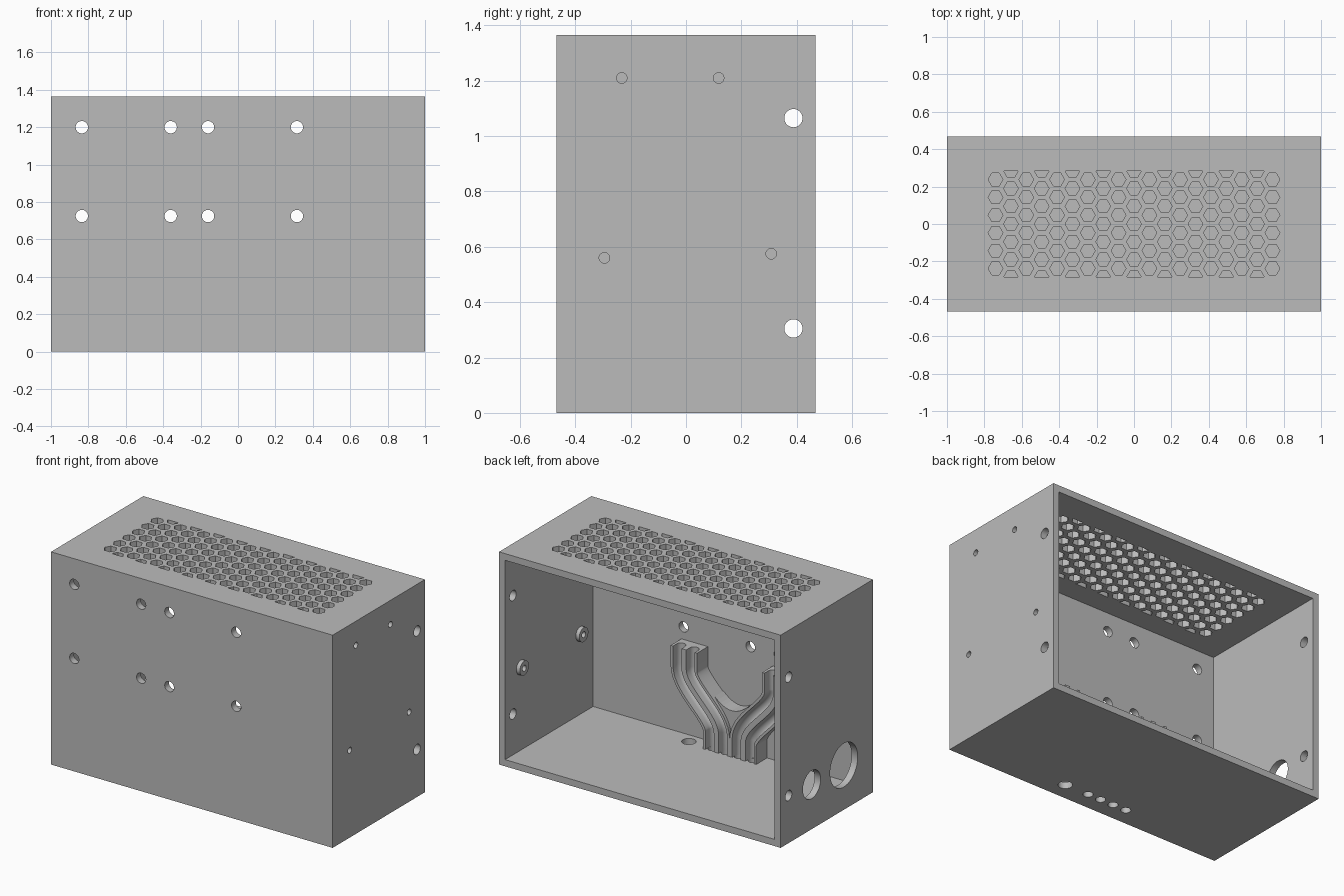
import bpy, bmesh, math
from mathutils import Matrix, Vector

old = bpy.data.objects.get("Cube")
if old:
    bpy.data.objects.remove(old, do_unlink=True)

HX, HY, H, WALL = 1.0, 0.468, 1.365, 0.043

grey = bpy.data.materials.new("plain grey")
grey.use_nodes = True
colour = (0.5, 0.5, 0.5, 1)
grey.diffuse_color = colour
grey.node_tree.nodes["Principled BSDF"].inputs["Base Color"].default_value = colour


def finish(bm, name):
    bmesh.ops.recalc_face_normals(bm, faces=bm.faces[:])
    mesh = bpy.data.meshes.new(name)
    bm.to_mesh(mesh)
    bm.free()
    mesh.materials.append(grey)
    ob = bpy.data.objects.new(name, mesh)
    bpy.context.collection.objects.link(ob)
    return ob


def box(bm, lo, hi):
    lo, hi = Vector(lo), Vector(hi)
    size = hi - lo
    m = Matrix.Translation((lo + hi) / 2) @ Matrix.Diagonal((*size, 1))
    bmesh.ops.create_cube(bm, size=1, matrix=m)


def rod(bm, start, end, r, sides=32):
    a, b = Vector(start), Vector(end)
    turn = (b - a).to_track_quat('Z', 'Y').to_matrix().to_4x4()
    bmesh.ops.create_cone(bm, cap_ends=True, segments=sides, radius1=r, radius2=r,
                          depth=(b - a).length, matrix=Matrix.Translation((a + b) / 2) @ turn)


def prism(bm, outline, place, offset):
    face = bm.faces.new([bm.verts.new(place(u, v)) for u, v in outline])
    new = bmesh.ops.extrude_face_region(bm, geom=[face])["geom"]
    bmesh.ops.translate(bm, vec=offset, verts=[g for g in new if isinstance(g, bmesh.types.BMVert)])


def cut(ob, cutter):
    mod = ob.modifiers.new("cut", 'BOOLEAN')
    mod.operation = 'DIFFERENCE'
    mod.solver = 'EXACT'
    mod.object = cutter
    activate(ob)
    bpy.ops.object.modifier_apply(modifier=mod.name)


def activate(ob):
    bpy.ops.object.select_all(action='DESELECT')
    ob.select_set(True)
    bpy.context.view_layer.objects.active = ob


def smooth(ob):
    activate(ob)
    bpy.ops.object.shade_smooth_by_angle(angle=math.radians(30))


# Case: a box hollowed from the open back
bm = bmesh.new()
box(bm, (-HX, -HY, 0), (HX, HY, H))
case = finish(bm, "case")
bm = bmesh.new()
box(bm, (-HX + WALL, -HY + WALL, WALL), (HX - WALL, HY + 0.2, H - WALL))
cavity = finish(bm, "cavity_cutter")
cut(case, cavity)

# Holes through the walls
bm = bmesh.new()
for x in (-0.835, -0.36, -0.16, 0.315):          # front fan screws
    for z in (0.725, 1.2):
        rod(bm, (x, -HY - 0.05, z), (x, -HY + 0.08, z), 0.033)
for s in (-1, 1):                                # cover screws in both sides
    for z in (0.305, 1.065):
        rod(bm, (s * 0.9, 0.388, z), (s * 1.05, 0.388, z), 0.033)
mounts = [(-0.232, 1.21), (0.118, 1.21), (-0.295, 0.56), (0.308, 0.575)]
for y, z in mounts:                              # board mounts
    rod(bm, (0.85, y, z), (1.05, y, z), 0.019)
for y, r in ((0.153, 0.09), (-0.173, 0.14)):     # socket openings
    rod(bm, (-1.05, y, 0.286), (-0.9, y, 0.286), r, 48)
for x, r in ((0.225, 0.042), (0.053, 0.03), (-0.041, 0.03), (-0.135, 0.03), (-0.231, 0.03)):
    rod(bm, (x, -0.35, -0.05), (x, -0.35, 0.06), r)

# Honeycomb vent in the top, trimmed to a straight border
PITCH, APOTHEM, EDGE = 0.095, 0.034, 0.284
for col in range(19):
    x = (col - 9) * PITCH * 0.866
    rows = range(-3, 4) if col % 2 else [k + 0.5 for k in range(-3, 3)]
    for row in rows:
        y = row * PITCH
        r = APOTHEM / 0.866
        pts = [(x + r * math.cos(k * math.pi / 3), y + r * math.sin(k * math.pi / 3)) for k in range(6)]
        if abs(row) == 3:
            inner = [p for p in pts if abs(p[1]) < EDGE - 0.01]
            inner.sort()
            tip = [(x + r, row / 3 * EDGE), (x - r, row / 3 * EDGE)]
            pts = inner + tip
        prism(bm, pts, lambda u, v: (u, v, H - 0.1), (0, 0, 0.15))
holes = finish(bm, "hole_cutter")
cut(case, holes)
smooth(case)

# Raised ring around each board mount
bm = bmesh.new()
for y, z in mounts:
    rod(bm, (HX - WALL - 0.025, y, z), (HX - WALL + 0.005, y, z), 0.046)
bosses = finish(bm, "board_mount_bosses")
cut(bosses, holes)
smooth(bosses)

for helper in (cavity, holes):
    bpy.data.objects.remove(helper, do_unlink=True)

# Cable guide: two strands, each with two round grooves, parting into a Y
MID, BACK, FACE = -0.089, -0.43, -0.315
HALF, GROOVE, DEEP = 0.094, 0.03, -0.352
profile = [(HALF, BACK), (-HALF, BACK), (-HALF, FACE)]
for c in (-0.047, 0.047):
    profile.append((c - GROOVE, FACE))
    profile += [(c - GROOVE * math.cos(a * math.pi / 8), DEEP - GROOVE * math.sin(a * math.pi / 8))
                for a in range(9)]
    profile.append((c + GROOVE, FACE))
profile.append((HALF, FACE))


def centre(z):
    t = min(max((z - 0.16) / 0.36, 0), 1)
    return 0.095 + 0.23 * t * t * (3 - 2 * t)


for side, name in ((1, "left"), (-1, "right")):
    bm = bmesh.new()
    rings = []
    heights = [0.04] + [0.16 + 0.36 * k / 20 for k in range(21)] + [0.645]
    for z in heights:
        slope = (centre(z + 0.001) - centre(z - 0.001)) / 0.002
        if z in (heights[0], heights[-1]):
            slope = 0
        n = Vector((1, -slope)).normalized()
        rings.append([bm.verts.new((MID + side * (centre(z) + u * n.x), y, z + u * n.y)) for u, y in profile])
    count = len(profile)
    for a, b in zip(rings, rings[1:]):
        for i in range(count):
            j = (i + 1) % count
            bm.faces.new((a[i], a[j], b[j], b[i]))
    bm.faces.new(rings[0])
    bm.faces.new(rings[-1])
    smooth(finish(bm, name + "_cable_guide"))

# Web joining the two strands, with a dished top
bm = bmesh.new()
top = [(MID + 0.12 * k / 6, 0.33 + 0.06 * (k / 6) ** 2) for k in range(-6, 7)]
prism(bm, [(MID, 0.2)] + top[::-1], lambda u, v: (u, BACK, v), (0, FACE - BACK - 0.02, 0))
finish(bm, "cable_guide_web")
